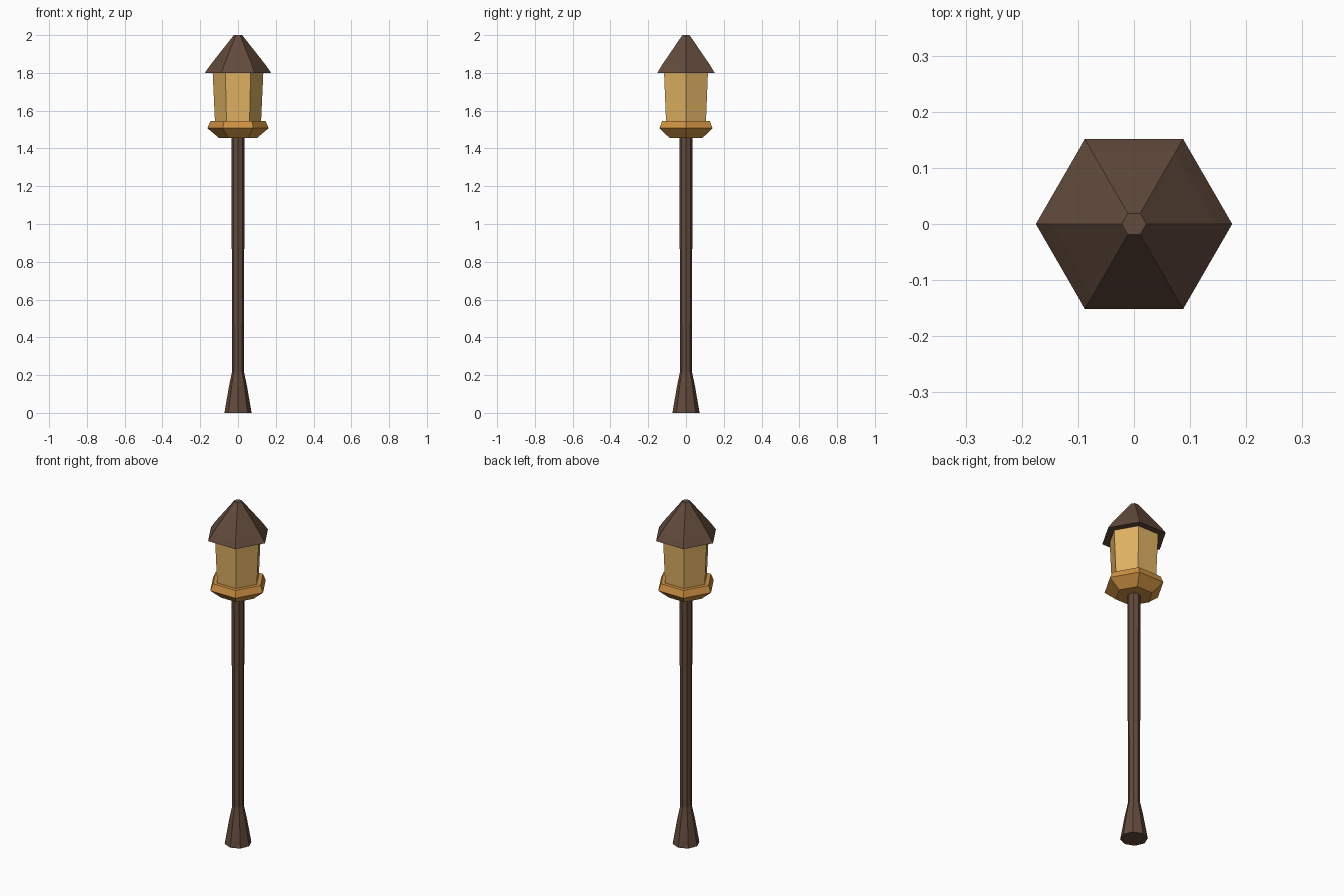
import bpy, bmesh, math

if "Cube" in bpy.data.objects:
    bpy.data.objects.remove(bpy.data.objects["Cube"])


def material(name, rgb):
    m = bpy.data.materials.new(name)
    m.diffuse_color = (*rgb, 1)
    m.use_nodes = True
    m.node_tree.nodes["Principled BSDF"].inputs["Base Color"].default_value = m.diffuse_color
    return m


brown = material("dark brown metal", (0.122, 0.069, 0.045))
amber = material("amber trim", (0.62, 0.285, 0.055))
glass = material("warm glass", (0.74, 0.44, 0.125))


def lathe(name, sides, profile, mat):
    """Flat-faced turned solid; profile is (radius, height) from bottom to top."""
    bm = bmesh.new()
    rings = []
    for r, z in profile:
        rings.append([bm.verts.new((r * math.cos(2 * math.pi * i / sides),
                                    r * math.sin(2 * math.pi * i / sides), z))
                      for i in range(sides)])
    for a, b in zip(rings, rings[1:]):
        for i in range(sides):
            j = (i + 1) % sides
            bm.faces.new((a[i], a[j], b[j], b[i]))
    bm.faces.new(rings[0][::-1])
    bm.faces.new(rings[-1])
    me = bpy.data.meshes.new(name)
    bm.to_mesh(me)
    bm.free()
    me.materials.append(mat)
    ob = bpy.data.objects.new(name, me)
    bpy.context.collection.objects.link(ob)
    return ob


# Post with flared foot, widening very slightly upwards
lathe("post", 8, [(0.072, 0), (0.048, 0.14), (0.031, 0.22), (0.035, 1.46)], brown)
# Tray under the lantern
lathe("lantern_tray", 6, [(0.10, 1.455), (0.162, 1.507), (0.146, 1.545)], amber)
# Glass body
lathe("lantern_glass", 6, [(0.122, 1.54), (0.134, 1.802)], glass)
# Roof with a steeper eave
lathe("lantern_roof", 6, [(0.175, 1.80), (0.148, 1.84), (0.022, 2.0)], brown)
